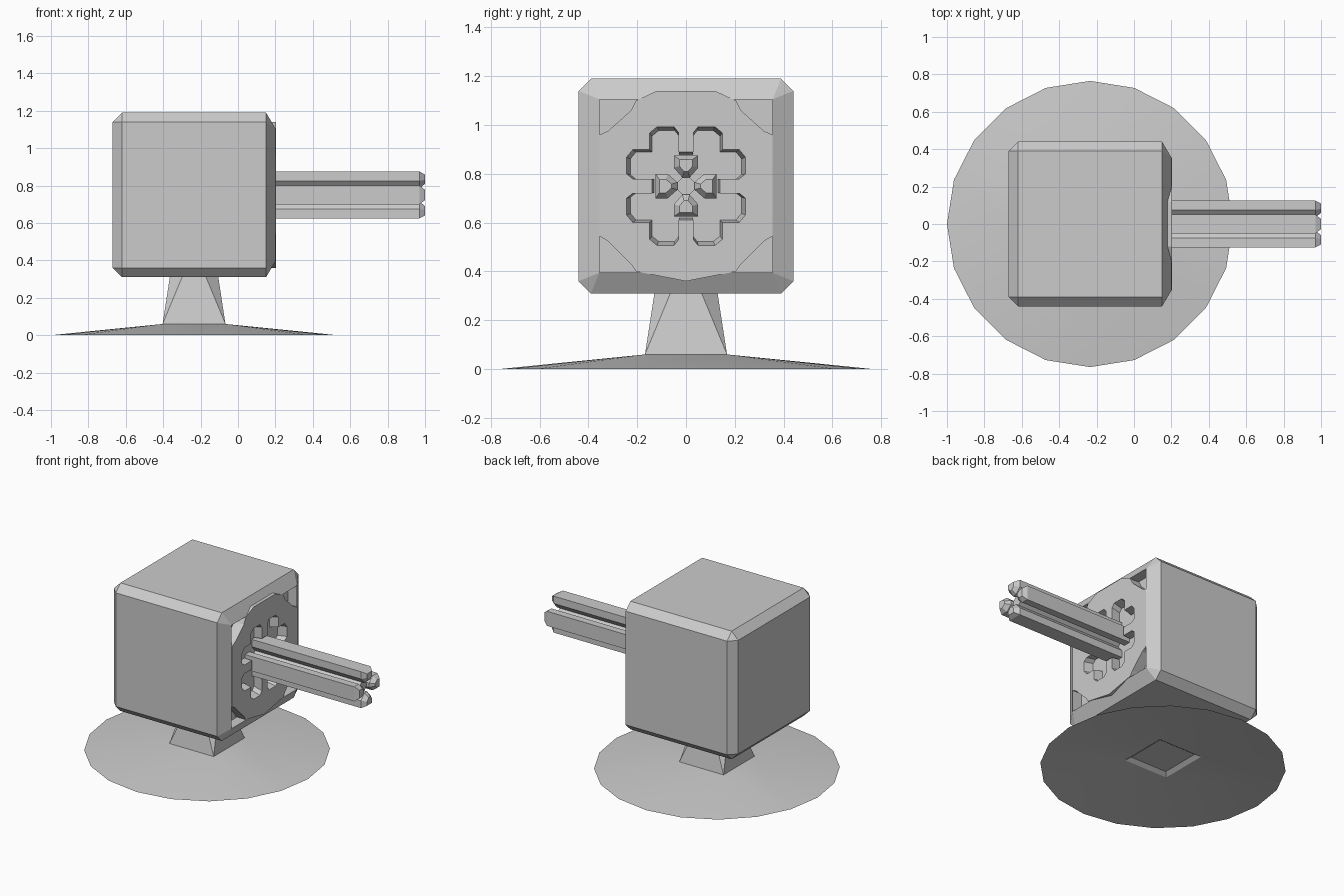
import bpy, bmesh
from math import sin, cos, pi, radians

if "Cube" in bpy.data.objects:
    bpy.data.objects.remove(bpy.data.objects["Cube"])

CZ = 0.75       # height of the housing / barrel axis
CX = -0.235     # centre of the stand


def loft(name, rings, start=True, end=True, smooth=False):
    """Skin a list of equal-length 3D rings into one object."""
    bm = bmesh.new()
    loops = [[bm.verts.new(p) for p in r] for r in rings]
    n = len(loops[0])
    for a, b in zip(loops, loops[1:]):
        for i in range(n):
            j = (i + 1) % n
            bm.faces.new((a[i], a[j], b[j], b[i]))
    if start:
        bm.faces.new(loops[0][::-1])
    if end:
        bm.faces.new(loops[-1])
    bmesh.ops.remove_doubles(bm, verts=bm.verts, dist=0.0005)
    bmesh.ops.recalc_face_normals(bm, faces=bm.faces)
    for f in bm.faces:
        f.smooth = smooth
    me = bpy.data.meshes.new(name)
    bm.to_mesh(me)
    bm.free()
    ob = bpy.data.objects.new(name, me)
    bpy.context.collection.objects.link(ob)
    return ob


def at_x(x, pts, s=1.0):
    """Place a (y, height-from-axis) outline at a given x."""
    return [(x, y * s, CZ + z * s) for y, z in pts]


def square8(h, c):
    """Square of half-size h whose corners are cut back to c."""
    return [(h, -c), (h, c), (c, h), (-c, h), (-h, c), (-h, -c), (-c, -h), (c, -h)]


# Bevelled housing with an open recess in its +x face
loft("housing", [at_x(-0.67, square8(0.39, 0.39)),
                 at_x(-0.62, square8(0.44, 0.39)),
                 at_x(0.15, square8(0.44, 0.39)),
                 at_x(0.20, square8(0.355, 0.355)),
                 at_x(0.13, square8(0.355, 0.355))])

# Face plate that leaves the four corners of the recess open
plate_pts = [(0.355, -0.205), (0.355, 0.21), (0.32, 0.225), (0.225, 0.31), (0.205, 0.35),
             (0.12, 0.39)]
plate_pts += [(-y, z) for y, z in reversed(plate_pts)]
plate_pts += [(-0.32, -0.225), (-0.225, -0.32), (-0.205, -0.35), (0, -0.39),
              (0.205, -0.35), (0.225, -0.32), (0.32, -0.225)]
plate = loft("face_plate", [at_x(0.125, plate_pts), at_x(0.202, plate_pts)])

# Lobed socket cut into the plate around the barrels
quad = [(0.14, 0.03), (0.22, 0.03), (0.245, 0.05), (0.245, 0.12), (0.22, 0.15), (0.15, 0.15),
        (0.15, 0.22), (0.12, 0.245), (0.05, 0.245), (0.03, 0.22), (0.03, 0.14)]
socket_pts = []
for k in range(4):
    c, s = round(cos(k * pi / 2)), round(sin(k * pi / 2))
    socket_pts += [(c * y - s * z, s * y + c * z) for y, z in quad]
cutter = loft("socket_cutter", [at_x(0.14, socket_pts, 0.93), at_x(0.21, socket_pts)])
cutter.hide_render = True
cutter.hide_viewport = True
cutter.display_type = 'WIRE'
cut = plate.modifiers.new("socket", 'BOOLEAN')
cut.object = cutter
cut.operation = 'DIFFERENCE'
cut.solver = 'EXACT'

# Four wedge-backed barrels around the axis
section = [(-0.05, 0.125), (-0.05, 0.075), (-0.015, 0.035),
           (0.015, 0.035), (0.05, 0.075), (0.05, 0.125)]
tip = [(y * 0.55, 0.09 + (z - 0.09) * 0.55) for y, z in section]
for k in range(4):
    c, s = round(cos(k * pi / 2)), round(sin(k * pi / 2))
    turn = lambda pts: [(c * y - s * z, s * y + c * z) for y, z in pts]
    loft(f"barrel_{k + 1}", [at_x(0.13, turn(section)), at_x(0.97, turn(section)),
                             at_x(1.0, turn(tip))])

# Octagonal core rod between the barrels
octagon = [(cos(radians(22.5 + 45 * i)), sin(radians(22.5 + 45 * i))) for i in range(8)]
loft("core_rod", [at_x(0.13, octagon, 0.038), at_x(0.95, octagon, 0.038)])

# Neck: square foot blending into an octagonal top, with a shallow hollow below
order = [(1, -1), (1, 1), (1, 1), (-1, 1), (-1, 1), (-1, -1), (-1, -1), (1, -1)]
foot = lambda h, z: [(CX + h * x, h * y, z) for x, y in order]
top = [(CX + 0.125 * x, 0.125 * y, 0.34)
       for x, y in square8(1, 0.414)]
loft("neck", [foot(0.14, 0.08), foot(0.168, 0.06), top])

# Shallow 20-sided stand, open underneath, meeting the neck's square foot
rim, inner = [], []
for i in range(20):
    a = radians(18 * i)
    rim.append((CX + 0.765 * cos(a), 0.765 * sin(a), 0))
    sx = 1 if cos(a + 0.01) > 0 else -1
    sy = 1 if sin(a + 0.01) > 0 else -1
    inner.append((CX + 0.168 * sx, 0.168 * sy, 0.06))
loft("stand", [rim, inner], start=False, end=False, smooth=True)
